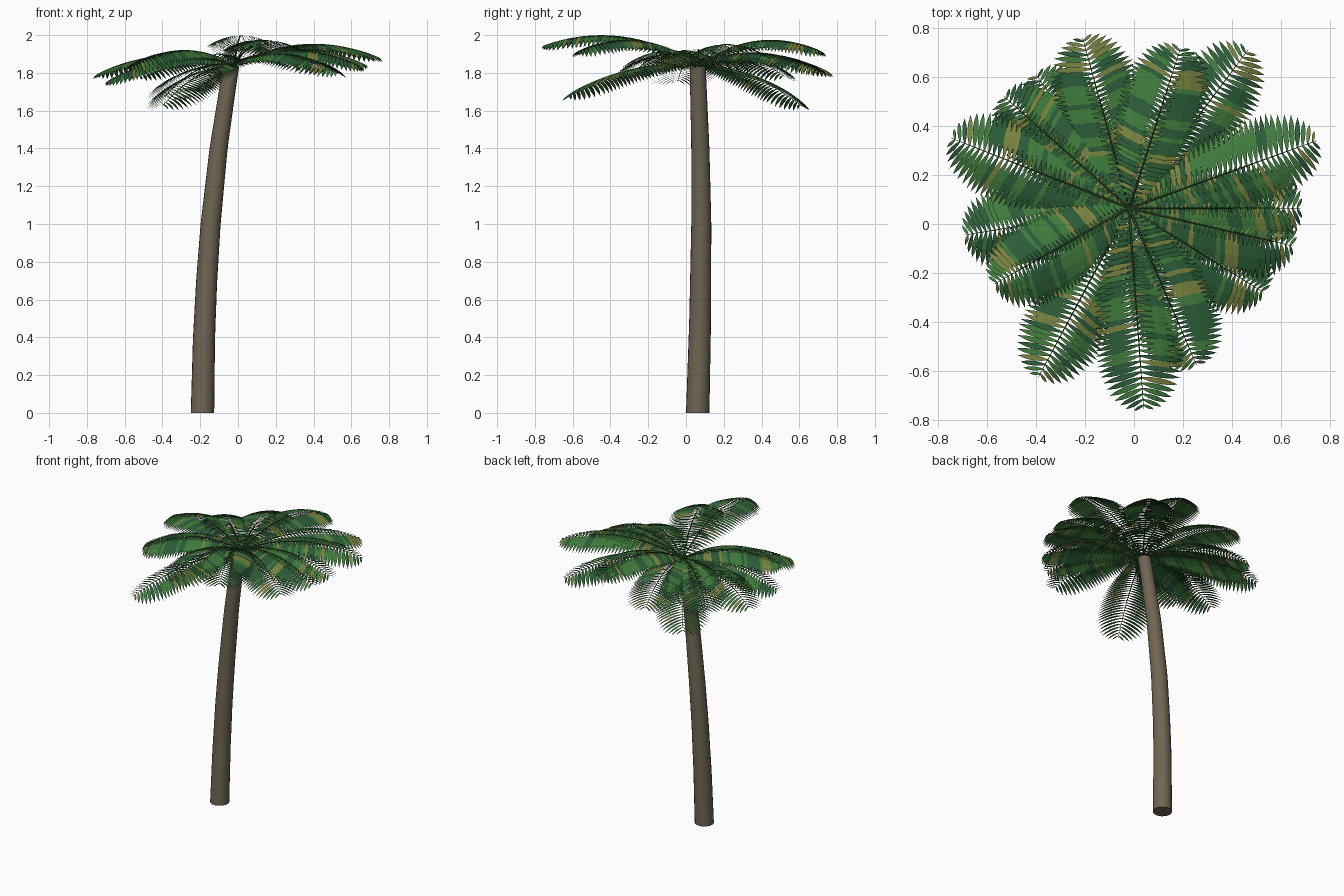
import bpy, bmesh, math, random
from mathutils import Vector

if "Cube" in bpy.data.objects:
    bpy.data.objects.remove(bpy.data.objects["Cube"])

random.seed(7)
UP = Vector((0, 0, 1))
CROWN = Vector((-0.02, 0.065, 1.84))


def material(name, rgb):
    m = bpy.data.materials.new(name)
    m.diffuse_color = (*rgb, 1)
    m.use_nodes = True
    m.node_tree.nodes["Principled BSDF"].inputs["Base Color"].default_value = m.diffuse_color
    return m


BARK = material("bark", (0.16, 0.13, 0.085))
STEM = material("stem_green", (0.025, 0.07, 0.025))
GREENS = [material("leaf_dark", (0.025, 0.11, 0.04)),
          material("leaf_mid", (0.05, 0.20, 0.045)),
          material("leaf_olive", (0.19, 0.23, 0.05))]


def finish(bm, name, mats):
    me = bpy.data.meshes.new(name)
    bm.to_mesh(me)
    bm.free()
    for m in mats:
        me.materials.append(m)
    ob = bpy.data.objects.new(name, me)
    bpy.context.collection.objects.link(ob)
    return ob


def lerp_table(table, t):
    for (t0, v0), (t1, v1) in zip(table, table[1:]):
        if t <= t1:
            return v0 + (v1 - v0) * (t - t0) / (t1 - t0)
    return table[-1][1]


def tube(bm, rings, sides, smooth=True):
    """Skin a list of (centre, axis_u, axis_v, radius) rings and cap the ends."""
    loops = []
    for c, u, v, r in rings:
        loops.append([bm.verts.new(c + r * (math.cos(a) * u + math.sin(a) * v))
                      for a in (2 * math.pi * i / sides for i in range(sides))])
    for a, b in zip(loops, loops[1:]):
        for i in range(sides):
            j = (i + 1) % sides
            bm.faces.new((a[i], a[j], b[j], b[i])).smooth = smooth
    bm.faces.new(loops[0][::-1])
    bm.faces.new(loops[-1])


# trunk: tapered and gently leaning
CX = [(0, -0.188), (0.4, -0.180), (0.7, -0.166), (1.0, -0.145),
      (1.4, -0.103), (1.7, -0.058), (1.86, -0.032)]
CY = [(0, 0.062), (0.5, 0.075), (1.0, 0.081), (1.4, 0.076), (1.86, 0.061)]
CR = [(0, 0.062), (1.0, 0.053), (1.86, 0.042)]
bm = bmesh.new()
rings = []
for i in range(25):
    z = 1.835 * i / 24
    centre = Vector((lerp_table(CX, z), lerp_table(CY, z), z))
    rings.append((centre, Vector((1, 0, 0)), Vector((0, 1, 0)), lerp_table(CR, z)))
tube(bm, rings, 20)
finish(bm, "trunk", [BARK])

# leaflet length along a frond, and blade width along a leaflet
LENGTH = [(0, 0.04), (0.2, 0.12), (0.4, 0.17), (0.6, 0.187), (0.76, 0.18),
          (0.88, 0.14), (0.95, 0.085), (1, 0.02)]
BLADE = [(0, 0.25), (0.25, 0.8), (0.5, 1.0), (0.75, 0.75), (1, 0.0)]


def frond(index, tip):
    tip = Vector(tip)
    flat = Vector((tip.x - CROWN.x, tip.y - CROWN.y, 0))
    out = flat.normalized()
    fall = -0.23 - 0.57 * (tip.z - 1.65)
    rise = tip.z - CROWN.z - fall
    side = flat.cross(UP).normalized()

    def point(t):
        return CROWN + flat * t + UP * (rise * t + fall * t * t)

    def tangent(t):
        return (flat + UP * (rise + 2 * fall * t)).normalized()

    bm = bmesh.new()
    # central stem
    rings = []
    for i in range(17):
        t = i / 16
        rings.append((point(t), side, side.cross(tangent(t)), 0.005 - 0.0038 * t))
    tube(bm, rings, 5)

    # paired drooping leaflets, each blade lying level
    pairs = 36
    colour = [1, 0]
    for k in range(pairs):
        t = 0.03 + 0.95 * k / (pairs - 1)
        tan, p = tangent(t), point(t)
        length = lerp_table(LENGTH, t)
        for s in (0, 1):
            if random.random() < 0.75:
                colour[s] = random.choice((0, 0, 1, 1, 2))
            sign = 1 if s else -1
            sweep = math.radians(79 - 20 * max(0, t - 0.8) / 0.2)
            d = tan * math.cos(sweep) + side * sign * math.sin(sweep)
            w = out * math.sin(sweep) - side * sign * math.cos(sweep)
            width = 0.012 * min(1, 0.3 + length / 0.2)
            rows = []
            for u, prof in BLADE:
                c = p + d * length * u - UP * (0.31 * length * u * u)
                if prof == 0:
                    rows.append([bm.verts.new(c)])
                else:
                    rows.append([bm.verts.new(c - w * width * prof),
                                 bm.verts.new(c + w * width * prof)])
            for a, b in zip(rows, rows[1:]):
                f = bm.faces.new([a[0], a[1]] + b[::-1])
                f.normal_update()
                if f.normal.z < 0:
                    f.normal_flip()
                f.material_index = 1 + colour[s]
    finish(bm, f"frond_{index:02d}", [STEM] + GREENS)


# fronds, listed by tip position around the crown
TIPS = [(0.745, 0.34, 1.88), (0.465, 0.71, 1.81), (0.19, 0.72, 1.91),
        (-0.21, 0.76, 1.80), (-0.40, 0.61, 1.625), (-0.53, 0.52, 1.78),
        (-0.745, 0.35, 1.79), (-0.69, -0.045, 1.755), (-0.57, -0.245, 1.83),
        (-0.39, -0.625, 1.675), (0.04, -0.755, 1.943), (0.255, -0.575, 1.91),
        (0.53, -0.28, 1.80), (0.65, -0.09, 1.83), (0.68, 0.065, 1.84)]
for n, tip in enumerate(TIPS, 1):
    frond(n, tip)
